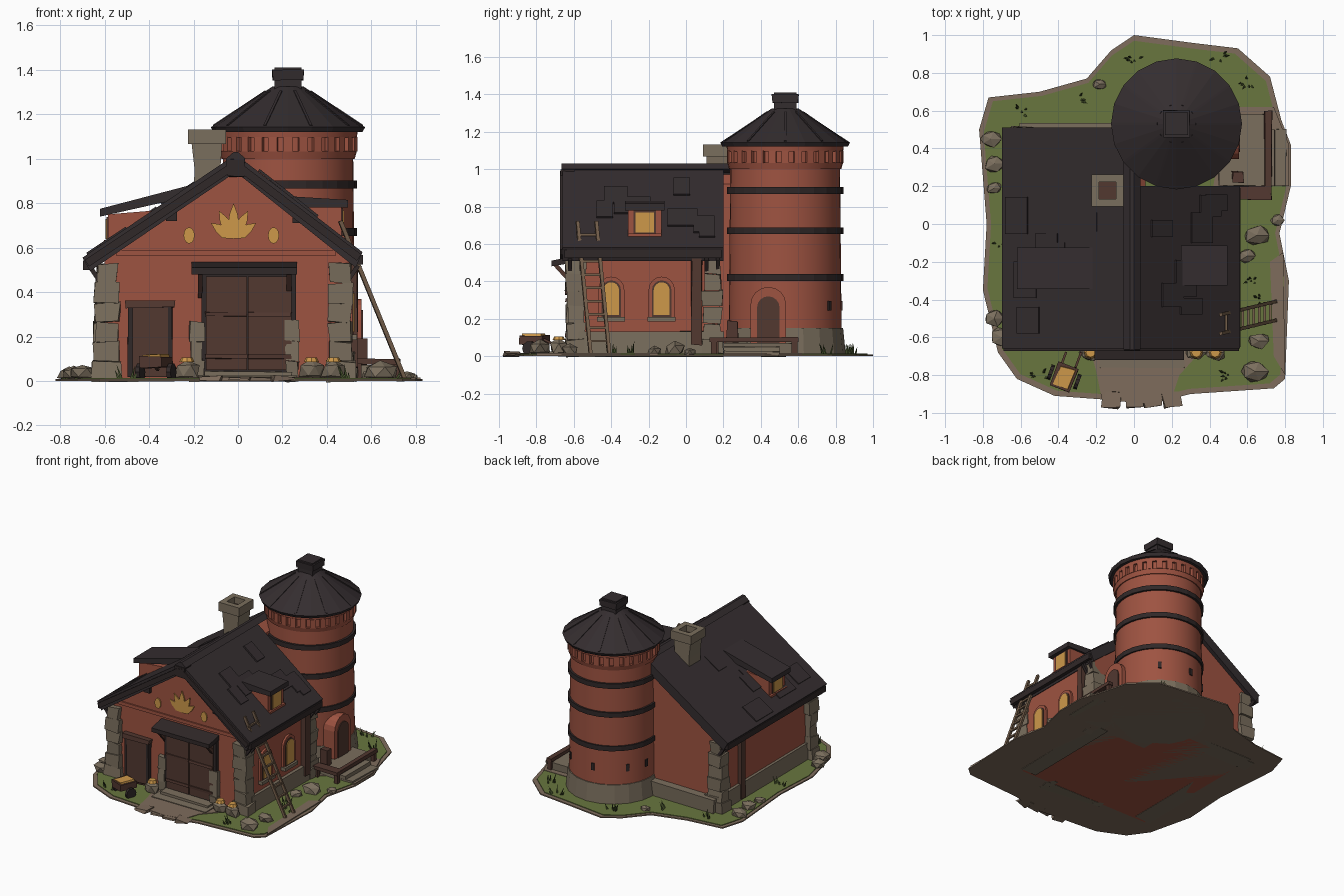
import bpy, bmesh, math, random
from mathutils import Vector, Matrix, Euler

random.seed(4)
cube = bpy.data.objects.get("Cube")
if cube:
    bpy.data.objects.remove(cube)


def material(name, *rgb):
    m = bpy.data.materials.new(name)
    m.use_nodes = True
    col = [((c / 255 + 0.055) / 1.055) ** 2.4 for c in rgb] + [1]
    m.diffuse_color = col
    m.node_tree.nodes["Principled BSDF"].inputs["Base Color"].default_value = col
    return m


ROOF = material("roof_slate", 52, 45, 47)
RED = material("red_plaster", 158, 83, 65)
STONE = material("stone", 122, 110, 93)
WOOD = material("dark_wood", 82, 56, 48)
TRIM = material("black_timber", 48, 40, 40)
GOLD = material("gold", 205, 152, 74)
GRASS = material("grass", 104, 118, 62)
EARTH = material("earth", 126, 108, 92)
LEAF = material("dark_grass", 66, 78, 42)
POLE = material("pale_wood", 116, 94, 74)


def finish(name, bm, mat, smooth=False):
    bmesh.ops.recalc_face_normals(bm, faces=bm.faces)
    me = bpy.data.meshes.new(name)
    bm.to_mesh(me)
    bm.free()
    me.materials.append(mat)
    ob = bpy.data.objects.new(name, me)
    bpy.context.collection.objects.link(ob)
    if smooth:
        bpy.context.view_layer.objects.active = ob
        ob.select_set(True)
        bpy.ops.object.shade_smooth_by_angle(angle=math.radians(35))
        ob.select_set(False)
    return ob


def box(name, loc, size, mat, rot=(0, 0, 0), jitter=0):
    bm = bmesh.new()
    bmesh.ops.create_cube(bm, size=1)
    bm.transform(Matrix.LocRotScale(Vector(loc), Euler(rot), Vector(size)))
    for v in bm.verts:
        v.co += Vector([random.uniform(-jitter, jitter) for _ in range(3)])
    return finish(name, bm, mat)


def span(name, xs, ys, zs, mat, jitter=0):
    ranges = (xs, ys, zs)
    return box(name, [sum(r) / 2 for r in ranges], [r[1] - r[0] for r in ranges], mat, jitter=jitter)


def prism(name, pts, axis, a, b, mat):
    """Extrude a 2D outline from a to b along the given axis."""
    bm = bmesh.new()
    place = {"x": lambda u, v, w: (w, u, v), "y": lambda u, v, w: (u, w, v), "z": lambda u, v, w: (u, v, w)}[axis]
    near, far = ([bm.verts.new(place(u, v, w)) for u, v in pts] for w in (a, b))
    bm.faces.new(near)
    bm.faces.new(far)
    for i in range(len(pts)):
        j = (i + 1) % len(pts)
        bm.faces.new((near[i], near[j], far[j], far[i]))
    return finish(name, bm, mat)


def beam(name, p, q, thick, mat):
    p, q = Vector(p), Vector(q)
    rot = (q - p).to_track_quat("Z", "Y").to_euler()
    return box(name, (p + q) / 2, (thick, thick, (q - p).length), mat, rot)


def drum(name, loc, r1, r2, z1, z2, mat, sides=36, smooth=True, rot=(0, 0, 0)):
    bm = bmesh.new()
    bmesh.ops.create_cone(bm, cap_ends=True, segments=sides, radius1=r1, radius2=r2, depth=z2 - z1)
    bm.transform(Matrix.LocRotScale(Vector((loc[0], loc[1], (z1 + z2) / 2)), Euler(rot), None))
    return finish(name, bm, mat, smooth)


def rock(name, x, y, r, h, mat=STONE):
    bm = bmesh.new()
    bmesh.ops.create_icosphere(bm, subdivisions=1, radius=1)
    for v in bm.verts:
        v.co *= random.uniform(0.8, 1.15)
        v.co = Vector((x + v.co.x * r, y + v.co.y * r * 0.8, max(0.005, h * (0.45 + v.co.z * 0.55))))
    return finish(name, bm, mat)


def arch(cy, z0, w, h):
    spring = z0 + h - w / 2
    curve = [(cy + w / 2 * math.cos(t * math.pi / 8), spring + w / 2 * math.sin(t * math.pi / 8)) for t in range(9)]
    return [(cy + w / 2, z0)] + curve + [(cy - w / 2, z0)]


# Ground island with an earth rim, grass and a path
outline = [(-.82, .5), (-.77, .67), (-.5, .7), (-.25, .77), (-.12, .92), (0, 1), (.3, .96), (.55, .93),
           (.72, .78), (.78, .55), (.83, .42), (.83, .2), (.77, -.05), (.82, -.3), (.8, -.82), (.74, -.87),
           (.3, -.9), (.1, -.95), (-.15, -.93), (-.42, -.91), (-.62, -.82), (-.72, -.68), (-.8, -.35), (-.78, 0)]
prism("earth_base", outline, "z", 0, .009, EARTH)
prism("grass_top", [(x * .97, y * .97) for x, y in outline], "z", .004, .014, GRASS)
prism("front_path", [(-.25, -.6), (-.2, -.78), (-.17, -.93), (.05, -.95), (.2, -.92), (.24, -.8), (.42, -.6)],
      "z", .005, .018, EARTH)
prism("side_path", [(.4, .1), (.6, .2), (.82, .2), (.82, .42), (.74, .62), (.5, .62)], "z", .005, .017, EARTH)
prism("worn_patch", [(.72, -.2), (.79, -.15), (.8, -.8), (.74, -.7)], "z", .005, .017, EARTH)
for x in (-.12, 0, .1, .2):
    box("paving_slab", (x, -.93, .012), (.09, .08, .016), EARTH, (0, 0, x), .008)

# House walls; the left half runs further back than the right
prism("left_walls", [(-.6, 0), (-.6, .57), (-.01, .97), (.06, .92), (.06, 0)], "y", -.6, .48, RED)
prism("right_walls", [(0, 0), (0, .96), (.5, .58), (.5, 0)], "y", -.6, .18, RED)
prism("front_gable", [(-.58, .58), (-.01, .96), (.48, .58)], "y", -.625, -.6, RED)
span("gable_ledge", (-.55, .44), (-.635, -.6), (.565, .59), RED)
span("right_footing", (.4, .525), (-.58, .2), (0, .13), STONE, .006)
span("left_footing", (-.625, -.5), (-.58, .5), (0, .13), STONE, .006)
span("back_footing", (-.6, .05), (.4, .53), (0, .12), STONE, .006)

# Rough stone corner piers
for px, py in ((-.59, -.59), (.46, -.59), (-.59, .46), (.47, .14)):
    for k in range(6):
        w = random.uniform(.085, .12) + (.03 if k == 0 else 0)
        box("corner_stone", (px, py, .044 + k * .088), (w, random.uniform(.08, .11), .088), STONE, jitter=.007)
    for side in (-1, 1):
        beam("eave_brace", (px, py + side * .03, .4), (px + math.copysign(.08, px), py + side * .03, .52), .02, TRIM)

# Main roof, ridge and shingle courses
prism("left_roof", [(-.01, 1.02), (-.70, .555), (-.665, .495), (-.01, .94)], "y", -.66, .51, ROOF)
prism("right_roof", [(-.01, 1.02), (.56, .58), (.53, .51), (-.01, .94)], "y", -.66, .2, ROOF)
prism("ridge_cap", [(-.055, 1.0), (-.02, 1.03), (.0, 1.03), (.035, 1.0), (-.01, .98)], "y", -.665, .5, ROOF)
span("ridge_beam_end", (-.05, .03), (-.67, -.6), (.92, 1.0), TRIM, .004)
for end, ez in ((-.68, .53), (.545, .555)):
    beam("barge_board", (end, -.655, ez), (-.01, -.655, .975), .035, TRIM)
    span("eave_beam", (end - .018, end + .018), (-.65, .19 if end > 0 else .5), (ez - .03, ez + .012), TRIM)
for end, ez, back in ((-.7, .555, .45), (.56, .58, .12)):
    slope = math.atan2(1.02 - ez, abs(end)) * math.copysign(1, end)
    for k in range(7):
        f = random.uniform(.2, .9)
        box("loose_shingle", (end * f, random.uniform(-.55, back), 1.02 + (ez - 1.02) * f + .003),
            (.14, random.uniform(.08, .2), .012), ROOF, (0, slope, 0))
for x, z in ((-.3, .75), (.27, .74)):
    span("purlin_end", (x - .025, x + .025), (-.65, -.6), (z - .03, z + .02), TRIM)

# Roof dormers, one per side, each with a lit window
for s, face, inner, ys, z0, z1, lip, rise in ((1, .465, .25, (-.31, -.13), .62, .79, .495, .83),
                                              (-1, -.585, -.22, (-.33, -.14), .6, .75, -.62, .88)):
    mid = sum(ys) / 2
    prism("dormer_walls", [(face, z0 - .05), (face, z1), (inner, z1 + .03), (inner, z0 - .05)], "y", *ys, RED)
    prism("dormer_roof", [(lip, z1 - .01), (lip, z1 + .025), (inner, rise), (inner, rise - .05)],
          "y", ys[0] - .015, ys[1] + .015, ROOF)
    span("dormer_sill", sorted((face, face + s * .018)), ys, (z0 + .01, z0 + .035), RED)
    span("dormer_frame", sorted((face, face + s * .007)), (mid - .06, mid + .06), (z0 + .03, z1 - .012), WOOD)
    span("dormer_window", sorted((face, face + s * .011)), (mid - .05, mid + .05), (z0 + .04, z1 - .022), GOLD)

# Chimney with an open flared top
prism("chimney_shaft", [(-.215, .6), (-.195, .95), (-.21, 1.08), (-.07, 1.08), (-.08, .95), (-.07, .8)],
      "y", .11, .245, STONE)
for k in range(4):
    a = k * math.pi / 2
    box("chimney_rim", (-.14 + .065 * math.cos(a), .177 + .065 * math.sin(a), 1.1), (.04, .17, .065), STONE, (0, 0, a))
span("chimney_flue", (-.19, -.09), (.13, .225), (1.07, 1.085), WOOD)

# Round tower
T = (.225, .53)
drum("tower_footing", T, .325, .31, 0, .15, STONE, smooth=False, sides=20)
drum("tower_wall", T, .302, .292, .14, 1.14, RED)
for z in (.42, .67, .885):
    drum("tower_band", T, .311, .311, z - .018, z + .018, TRIM, 24, False)
drum("tower_lower_cornice", T, .3, .31, 1.0, 1.035, RED)
drum("tower_upper_cornice", T, .31, .315, 1.095, 1.14, RED)
for k in range(28):
    a = k * math.tau / 28
    box("cornice_block", (T[0] + .297 * math.cos(a), T[1] + .297 * math.sin(a), 1.066), (.03, .04, .065), RED, (0, 0, a))
drum("tower_eave", T, .335, .347, 1.12, 1.142, ROOF, 20, False)
drum("tower_roof", T, .347, .07, 1.142, 1.325, ROOF, 20, False)
span("tower_cap", (T[0] - .06, T[0] + .06), (T[1] - .06, T[1] + .06), (1.28, 1.41), ROOF)
span("tower_cap_rim", (T[0] - .07, T[0] + .07), (T[1] - .07, T[1] + .07), (1.355, 1.4), ROOF, .003)
for k in range(10):
    d = Vector((math.cos(k * .628), math.sin(k * .628), 0))
    c = Vector((*T, 0))
    beam("roof_seam", c + d * .1 + Vector((0, 0, 1.303)), c + d * .335 + Vector((0, 0, 1.147)), .012, ROOF)
for a in (.9, 1.7, 2.5, 3.0):
    box("tower_vent", (T[0] + .3 * math.cos(a), T[1] + .3 * math.sin(a), .27), (.016, .025, .05), TRIM, (0, 0, a))
prism("tower_door_arch", arch(.44, .06, .19, .31), "x", .4, .555, RED)
prism("tower_door", arch(.44, .06, .12, .26), "x", .4, .562, WOOD)

# Arched side windows and timber post
for y in (-.4, -.13):
    prism("window_surround", arch(y, .2, .14, .225), "x", .49, .515, RED)
    prism("window_frame", arch(y, .21, .105, .195), "x", .49, .52, WOOD)
    prism("window_pane", arch(y, .22, .085, .175), "x", .49, .525, GOLD)
    span("window_sill", (.5, .535), (y - .075, y + .075), (.185, .21), STONE)
span("side_post", (.49, .535), (.03, .085), (.06, .52), WOOD, .005)
span("left_post", (-.635, -.59), (.2, .25), (.02, .52), WOOD, .005)
span("left_beam", (-.63, -.59), (-.5, .42), (.46, .5), TRIM)

# Front doors, canopy, jambs and steps
span("small_door_frame", (-.495, -.295), (-.63, -.59), (.02, .36), TRIM, .004)
span("small_door", (-.475, -.315), (-.636, -.6), (.02, .33), WOOD)
span("small_door_lintel", (-.505, -.285), (-.645, -.6), (.33, .36), WOOD, .004)
span("large_door_frame", (-.165, .26), (-.63, -.59), (.03, .49), TRIM)
for x0, x1 in ((-.145, .04), (.046, .24)):
    span("large_door_leaf", (x0, x1), (-.637, -.6), (.05, .47), WOOD)
    for z in (.1, .29):
        span("door_rail", (x0, x1), (-.645, -.63), (z, z + .02), WOOD, .003)
prism("door_canopy", [(-.6, .5), (-.6, .535), (-.72, .51), (-.72, .48)], "x", -.21, .265, TRIM)
for x in (-.17, .23):
    beam("canopy_brace", (x, -.6, .38), (x, -.7, .49), .022, WOOD)
    for k in range(3):
        box("door_jamb_stone", (x + math.copysign(.015, x), -.605, .045 + k * .09), (.06, .07, .09), STONE, jitter=.008)
span("door_step_low", (-.18, .27), (-.76, -.6), (0, .025), STONE, .005)
span("door_step_high", (-.15, .24), (-.7, -.6), (.02, .045), STONE, .005)

# Gable ornament: a fan of leaves and two round studs
for k in range(-2, 3):
    a, length = k * .48, .16 - abs(k) * .018
    leaf = [(0, 0), (.026, .35), (.018, .7), (0, 1), (-.018, .7), (-.026, .35)]
    pts = [(-.02 + u * math.cos(a) + v * length * math.sin(a), .64 - u * math.sin(a) + v * length * math.cos(a))
           for u, v in leaf]
    prism("ornament_leaf", pts, "y", -.632 - .001 * (k + 2), -.624, GOLD)
for x in (-.22, .16):
    prism("ornament_stud", [(x + .025 * math.cos(t), .655 + .037 * math.sin(t)) for t in
                            (i * math.pi / 6 for i in range(12))], "y", -.633, -.624, GOLD)

# Ladder leaning on the right eave
low, high = Vector((.75, -.46, .01)), Vector((.46, -.53, .72))
half = Vector((0, .05, 0))
for s in (-1, 1):
    beam("ladder_rail", low + half * s, high + half * s, .018, POLE)
for k in range(1, 10):
    p = low.lerp(high, k / 10)
    beam("ladder_rung", p - half * 1.2, p + half * 1.2, .013, POLE)

# Tower landing with steps and a timber bench rail
span("landing", (.45, .7), (.2, .58), (0, .07), STONE, .005)
for k in range(2):
    span("landing_step", (.68, .745 + k * .06), (.2, .5), (0, .05 - k * .025), STONE, .004)
span("bench_top", (.52, .73), (.13, .2), (.075, .1), WOOD, .004)
span("bench_side", (.69, .73), (.13, .6), (.075, .1), WOOD, .004)
for x, y in ((.54, .16), (.71, .15), (.71, .58)):
    span("bench_leg", (x - .015, x + .015), (y - .015, y + .015), (0, .08), WOOD)
span("crate", (.52, .58), (.22, .28), (.07, .19), WOOD, .005)

# Hand cart with a golden load
box("cart_bed", (-.37, -.81, .085), (.11, .13, .05), WOOD, (0, 0, -.35), .004)
box("cart_load", (-.37, -.81, .108), (.085, .1, .02), GOLD, (0, 0, -.35), .006)
for s in (-1, 1):
    drum("cart_wheel", (-.37 + s * .07, -.81 - s * .025), .04, .04, .03, .05, TRIM, 10, False, (0, math.pi / 2, -.35))
    beam("cart_handle", (-.35 + s * .04, -.76, .09), (-.32 + s * .04, -.68, .05), .012, WOOD)

# Filled sacks, loose rocks and grass tufts
for x in (-.23, .33, .43):
    rock("sack", x, -.68, .06, .1)
    drum("sack_filling", (x, -.68), .035, .025, .085, .105, GOLD, 8, False)
for x, y, r in ((-.76, .45, .06), (-.74, .32, .06), (-.74, .19, .045), (-.18, .74, .04), (.65, -.06, .07),
                (.6, -.17, .05), (.66, -.62, .06), (.64, -.78, .08), (-.7, -.6, .07), (-.74, -.5, .06), (.76, .02, .04)):
    rock("rock", x, y, r, r * 1.15)
for x, y in ((.45, .88), (0, .87), (.6, .75), (-.6, .6), (-.3, .66), (.68, -.4), (-.7, -.1), (-.5, -.8), (.5, -.8), (.62, -.3)):
    for k in range(6):
        dx, dy = random.uniform(-.05, .05), random.uniform(-.03, .03)
        drum("grass_blade", (x + dx, y + dy), .008, 0, .008, random.uniform(.04, .08), LEAF, 3, False, (-dy * 9, dx * 9, 0))
